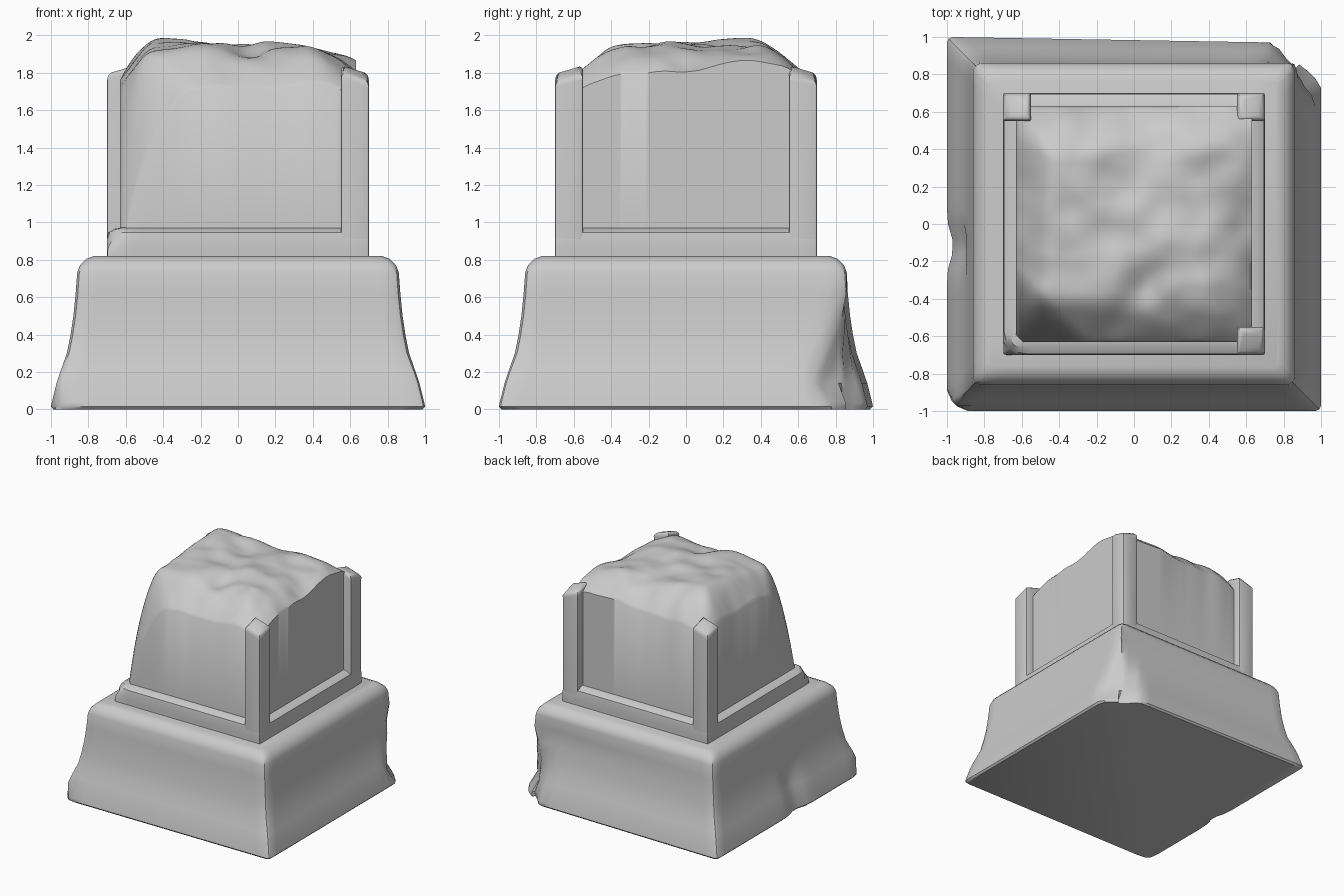
import bpy, bmesh, math
from mathutils import Vector, noise

if "Cube" in bpy.data.objects:
    bpy.data.objects.remove(bpy.data.objects["Cube"])


def finish(name, bm, angle=40):
    bmesh.ops.recalc_face_normals(bm, faces=bm.faces)
    me = bpy.data.meshes.new(name)
    bm.to_mesh(me)
    bm.free()
    ob = bpy.data.objects.new(name, me)
    bpy.context.collection.objects.link(ob)
    bpy.ops.object.select_all(action='DESELECT')
    ob.select_set(True)
    bpy.context.view_layer.objects.active = ob
    bpy.ops.object.shade_smooth_by_angle(angle=math.radians(angle))
    return ob


def square_ring(half, r, n=24):
    """Square outline with small rounded corners."""
    pts = []
    for k in range(4):
        c, s = round(math.cos(k * math.pi / 2)), round(math.sin(k * math.pi / 2))
        side = [(half, -half + r + (2 * half - 2 * r) * i / n) for i in range(n + 1)]
        m = half - r + r * 0.707
        side.append((m, m))
        pts += [(x * c - y * s, x * s + y * c) for x, y in side]
    return pts


def loft(name, profile, shape, angle=40):
    bm = bmesh.new()
    rings = []
    for half, z, r in profile:
        rings.append([bm.verts.new(shape(x, y, z)) for x, y in square_ring(half, r)])
    for a, b in zip(rings, rings[1:]):
        for i in range(len(a)):
            j = (i + 1) % len(a)
            bm.faces.new((a[i], a[j], b[j], b[i]))
    bm.faces.new(rings[0])
    bm.faces.new(rings[-1])
    return finish(name, bm, angle)


def clip(x, y, dx, dy, limit):
    """Push a point back behind a diagonal break line."""
    over = x * dx + y * dy - limit
    if over > 0:
        x, y = x - dx * over / 2, y - dy * over / 2
    return x, y


# Flared base with chipped corners and a nick on the left
def base_shape(x, y, z):
    chip = 1.73 + 0.06 * noise.noise(Vector((x * 3, y * 3, z * 5)))
    if 0.1 < z < 0.55:
        chip -= 0.07
    x, y = clip(x, y, 1, 1, chip)
    x, y = clip(x, y, -1, -1, 1.92)
    if y > 0.86:
        y -= 0.017 * (x + 1)
    if x < -0.9:
        x += 0.04 * max(0, 1 - abs(y + 0.12) / 0.14)
    return x, y, z


loft("flared_base", [(0.985, 0, .03), (1.0, 0.015, .03), (0.995, 0.04, .03), (0.97, 0.14, .03),
                     (0.95, 0.2, .03), (0.915, 0.3, .04), (0.895, 0.4, .04), (0.88, 0.5, .04),
                     (0.868, 0.62, .04), (0.86, 0.73, .04), (0.845, 0.77, .04),
                     (0.81, 0.805, .04), (0.77, 0.82, .03)], base_shape)


# Band under the recessed panels
def band_shape(x, y, z):
    x, y = clip(x, y, -1, -1, 1.40 - max(0, z - 0.84) * 0.9)
    return x, y, z


loft("panel_band", [(0.70, 0.8, .01), (0.70, 0.86, .01), (0.70, 0.91, .01), (0.695, 0.945, .01),
                    (0.66, 0.965, .01), (0.62, 0.972, .01)], band_shape, 30)

# Three surviving corner posts with worn tops
for name, sx, sy in (("post_back_left", -1, 1), ("post_back_right", 1, 1), ("post_front_right", 1, -1)):
    bm = bmesh.new()
    bmesh.ops.create_cube(bm, size=1)
    for v in bm.verts:
        inner = (v.co.x < 0) + (v.co.y < 0)
        top = v.co.z > 0
        v.co = Vector(((0.625 + v.co.x * 0.15) * sx, (0.625 + v.co.y * 0.15) * sy,
                       (1.76 + 0.045 * inner) if top else 0.83))
    bmesh.ops.recalc_face_normals(bm, faces=bm.faces)
    top_edges = [e for e in bm.edges if all(v.co.z > 1.5 for v in e.verts)]
    bmesh.ops.bevel(bm, geom=top_edges, offset=0.04, segments=3, profile=0.5, affect='EDGES')
    sides = [e for e in bm.edges if abs(e.verts[0].co.z - e.verts[1].co.z) > 0.5]
    bmesh.ops.bevel(bm, geom=sides, offset=0.012, segments=2, profile=0.5, affect='EDGES')
    finish(name, bm)

# Broken stone core: rough top falling away at the edges and front left corner
H = 0.63


def drop(d, depth, width):
    return depth * max(0, 1 - d / width) ** 2


def core_height(x, y):
    right = drop(H - x, 0.09 + 0.1 * max(0, 0.3 - y), 0.3)
    left = drop(x + H, 0.15 + 0.12 * abs(y), 0.2)
    front = drop(y + H, 0.22, 0.36)
    back = drop(H - y, 0.16 - 0.13 * min(0, x), 0.3)
    corner = drop(x + y + 2 * H, 0.85, 0.42)
    z = 1.945 - math.sqrt(right ** 2 + left ** 2 + front ** 2 + back ** 2) - corner
    rough = noise.noise(Vector((x * 2.6 + 3, y * 2.6, 0.4))) * 0.05
    rough += noise.noise(Vector((x * 6, y * 6 + 1, 2.0))) * 0.022
    ledge = -0.05 * math.exp(-((x - 0.05) ** 2 + (y + 0.3) ** 2) / 0.012)
    return min(1.985, z + rough + ledge)


bm = bmesh.new()
bmesh.ops.create_grid(bm, x_segments=64, y_segments=64, size=H)
rim = [e for e in bm.edges if e.is_boundary]
skirt = bmesh.ops.extrude_edge_only(bm, edges=rim)["geom"]
lower = {v for v in skirt if isinstance(v, bmesh.types.BMVert)}
for v in bm.verts:
    v.co.z = 0.9 if v in lower else core_height(v.co.x, v.co.y)
finish("broken_core", bm, 45)
